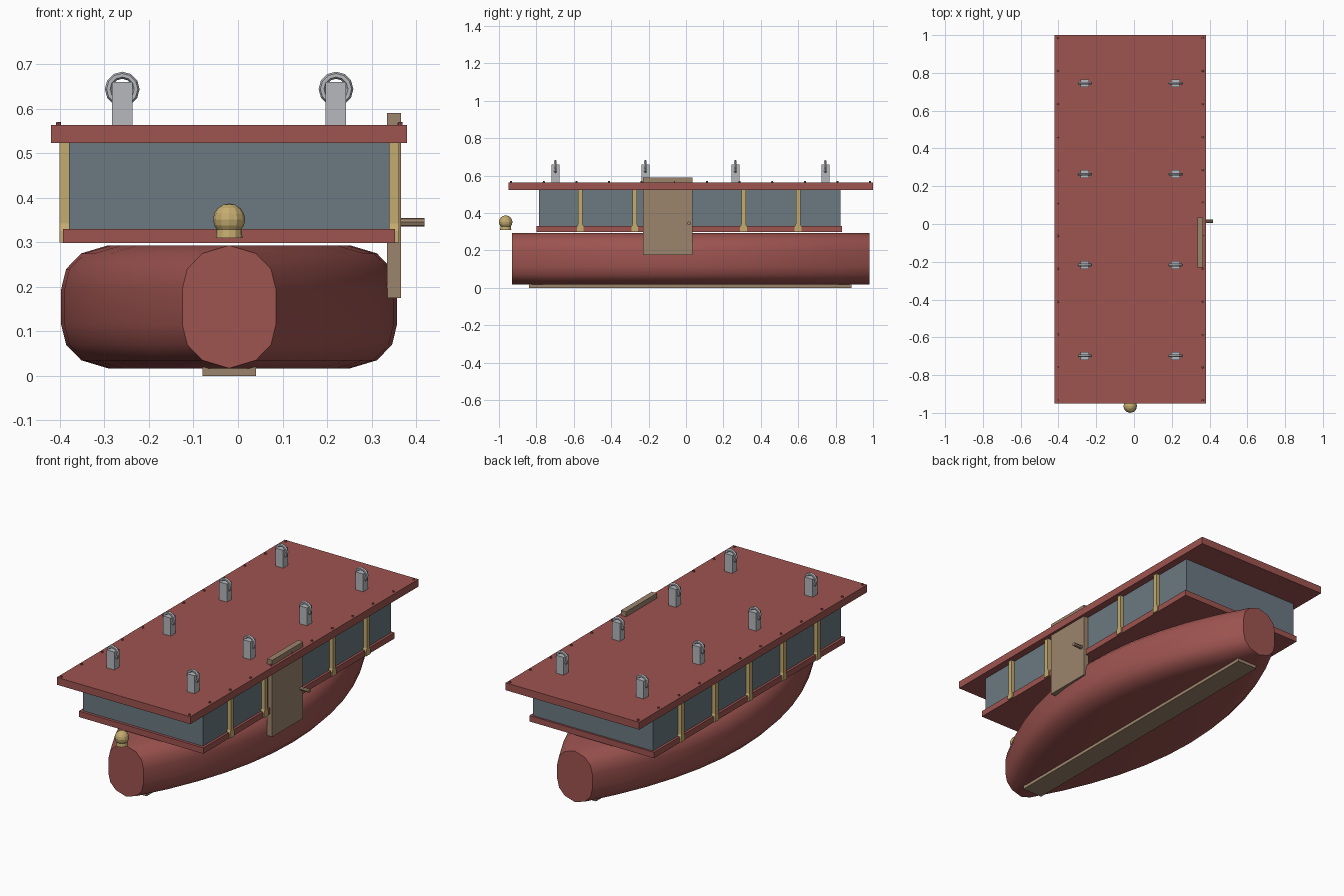
import bpy, bmesh, math
from mathutils import Matrix, Vector

if "Cube" in bpy.data.objects:
    bpy.data.objects.remove(bpy.data.objects["Cube"])


def material(name, rgb):
    m = bpy.data.materials.new(name)
    m.use_nodes = True
    m.diffuse_color = (*rgb, 1)
    bsdf = next(n for n in m.node_tree.nodes if n.type == 'BSDF_PRINCIPLED')
    bsdf.inputs["Base Color"].default_value = (*rgb, 1)
    return m


RED = material("brick red", (0.34, 0.088, 0.08))
GLASS = material("slate blue", (0.145, 0.19, 0.22))
GOLD = material("pale gold", (0.56, 0.41, 0.16))
WOOD = material("weathered wood", (0.33, 0.23, 0.15))
STEEL = material("light steel", (0.47, 0.48, 0.51))

MID = -0.02  # centre line of the boat


def finish(bm, name, mat):
    bmesh.ops.recalc_face_normals(bm, faces=bm.faces)
    mesh = bpy.data.meshes.new(name)
    bm.to_mesh(mesh)
    bm.free()
    mesh.materials.append(mat)
    ob = bpy.data.objects.new(name, mesh)
    bpy.context.collection.objects.link(ob)
    return ob


def smooth(ob, degrees):
    bpy.ops.object.select_all(action='DESELECT')
    ob.select_set(True)
    bpy.context.view_layer.objects.active = ob
    bpy.ops.object.shade_smooth_by_angle(angle=math.radians(degrees))


def box(name, mat, x, y, z):
    bm = bmesh.new()
    size = [b - a for a, b in (x, y, z)]
    centre = Vector([(a + b) / 2 for a, b in (x, y, z)])
    bmesh.ops.create_cube(bm, size=1, matrix=Matrix.Translation(centre) @ Matrix.Diagonal((*size, 1)))
    return finish(bm, name, mat)


def cone(name, mat, centre, r1, r2, depth, segments=10, rotation=Matrix()):
    bm = bmesh.new()
    bmesh.ops.create_cone(bm, cap_ends=True, segments=segments, radius1=r1, radius2=r2,
                          depth=depth, matrix=Matrix.Translation(centre) @ rotation)
    return finish(bm, name, mat)


def ring(name, mat, centre, major, minor, segments=12, sides=6):
    # Upright ring facing the front
    bm = bmesh.new()
    loops = []
    for i in range(segments):
        a = math.tau * i / segments
        loop = []
        for j in range(sides):
            b = math.tau * j / sides
            r = major + minor * math.cos(b)
            offset = Vector((r * math.cos(a), minor * math.sin(b), r * math.sin(a)))
            loop.append(bm.verts.new(Vector(centre) + offset))
        loops.append(loop)
    bridge(bm, loops + loops[:1])
    return finish(bm, name, mat)


def bridge(bm, loops):
    for a, b in zip(loops, loops[1:]):
        n = len(a)
        for j in range(n):
            k = (j + 1) % n
            bm.faces.new((a[j], a[k], b[k], b[j]))


# Hull: rounded section whose two halves spread apart amidships
def hull():
    quarter = [(0, 0.138), (0.06, 0.12), (0.094, 0.085), (0.105, 0.04)]
    right = quarter + [(x, -z) for x, z in reversed(quarter)]
    section = [(x, z, 1) for x, z in right] + [(-x, z, -1) for x, z in reversed(right)]
    bm = bmesh.new()
    loops = []
    steps = 12
    for i in range(steps + 1):
        t = 2 * i / steps - 1
        spread = 0.272 * (1 - t * t)
        loops.append([bm.verts.new((MID + x + side * spread, 0.025 + 0.955 * t, 0.155 + z))
                      for x, z, side in section])
    bridge(bm, loops)
    bm.faces.new(loops[0])
    bm.faces.new(loops[-1])
    bmesh.ops.remove_doubles(bm, verts=bm.verts, dist=0.0001)
    smooth(finish(bm, "hull", RED), 40)


hull()
box("keel", WOOD, (-0.08, 0.04), (-0.84, 0.885), (0, 0.022))

# Cabin, deck and roof
box("deck", RED, (-0.393, 0.353), (-0.80, 0.835), (0.298, 0.33))
box("cabin", GLASS, (-0.38, 0.34), (-0.785, 0.825), (0.33, 0.523))
box("roof", RED, (-0.42, 0.38), (-0.95, 1.0), (0.523, 0.563))


# Side posts with flared feet
def post(name, side, y):
    outline = [(-0.018, 0.30), (0.018, 0.30), (0.018, 0.325), (0.012, 0.342),
               (0.012, 0.523), (-0.012, 0.523), (-0.012, 0.342), (-0.018, 0.325)]
    bm = bmesh.new()
    loops = [[bm.verts.new((MID + side * d, y + u, z)) for u, z in outline] for d in (0.355, 0.381)]
    bridge(bm, loops)
    for loop in loops:
        bm.faces.new(loop)
    finish(bm, name, GOLD)


for i in range(5):
    y = -0.565 + 0.291 * i
    post(f"left_post_{i + 1}", 1, y)
    post(f"right_post_{i + 1}", -1, y)

# Door with handle
box("door", WOOD, (0.335, 0.366), (-0.23, 0.035), (0.175, 0.59))
cone("door_handle", WOOD, (0.389, 0.015, 0.345), 0.01, 0.01, 0.06, 8, Matrix.Rotation(math.pi / 2, 4, 'Y'))

# Lifting blocks with rings on the roof
for side, x in (("right", -0.26), ("left", 0.22)):
    for i in range(4):
        y = -0.698 + 0.481 * i
        box(f"{side}_lifting_block_{i + 1}", STEEL, (x - 0.023, x + 0.023), (y - 0.021, y + 0.021), (0.563, 0.66))
        ring(f"{side}_lifting_ring_{i + 1}", STEEL, (x, y, 0.644), 0.031, 0.008)

# Rivets along the roof edges
for side, x in (("right", -0.403), ("left", 0.364)):
    for i in range(12):
        cone(f"{side}_rivet_{i + 1}", RED, (x, -0.935 + 0.1745 * i, 0.566), 0.006, 0.005, 0.008, 8)

# Bow lamp
bm = bmesh.new()
bmesh.ops.create_uvsphere(bm, u_segments=12, v_segments=8, radius=0.036,
                          matrix=Matrix.Translation((MID, -0.964, 0.351)))
finish(bm, "lamp_globe", GOLD)
cone("lamp_base", GOLD, (MID, -0.964, 0.322), 0.03, 0.027, 0.024, 12)
